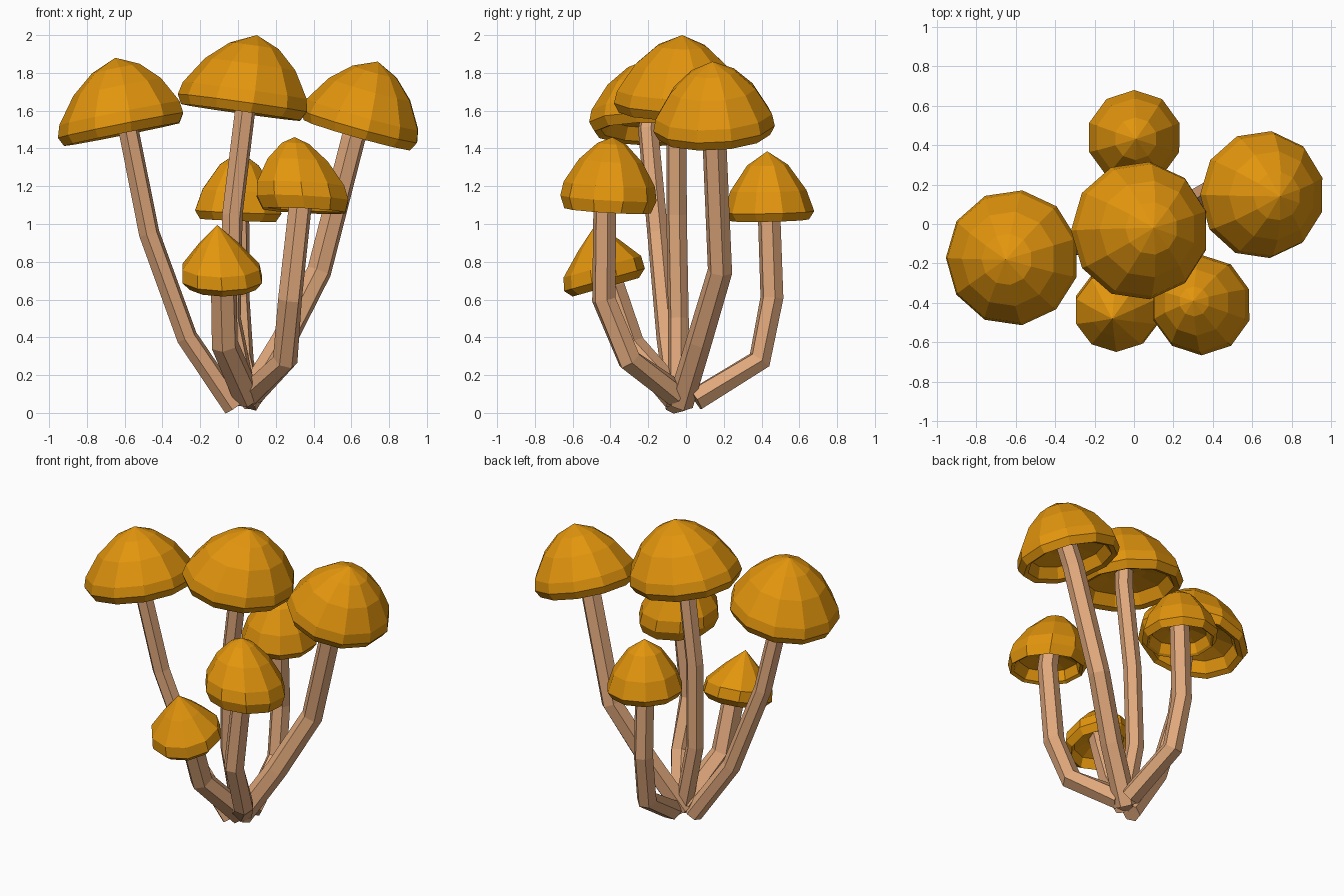
import bpy
import bmesh
import math
from mathutils import Vector

cube = bpy.data.objects.get("Cube")
if cube:
    bpy.data.objects.remove(cube, do_unlink=True)


def material(name, rgb):
    mat = bpy.data.materials.new(name)
    mat.use_nodes = True
    mat.diffuse_color = (*rgb, 1)
    mat.node_tree.nodes["Principled BSDF"].inputs["Base Color"].default_value = (*rgb, 1)
    return mat


CAP = material("amber cap", (0.76, 0.3, 0.004))
STEM = material("tan stem", (0.74, 0.39, 0.2))


def finish(bm, name, mat):
    bmesh.ops.recalc_face_normals(bm, faces=bm.faces)
    mesh = bpy.data.meshes.new(name)
    bm.to_mesh(mesh)
    bm.free()
    mesh.materials.append(mat)
    bpy.context.collection.objects.link(bpy.data.objects.new(name, mesh))


def ring(bm, centre, normal, radius, sides, phase=0.0):
    normal = normal.normalized()
    u = Vector((0, 1, 0)).cross(normal).normalized()
    v = normal.cross(u)
    angles = [math.tau * (i + phase) / sides for i in range(sides)]
    return [bm.verts.new(centre + radius * (u * math.cos(a) + v * math.sin(a))) for a in angles]


def bridge(bm, a, b):
    n = len(a)
    for i in range(n):
        j = (i + 1) % n
        bm.faces.new((a[i], a[j], b[j], b[i]))


def fan(bm, loop, tip):
    for i in range(len(loop)):
        bm.faces.new((loop[i], loop[(i + 1) % len(loop)], tip))


def cap(name, base, apex, normal, radius, profile, sides):
    """Hollow faceted dome whose rings slide from the rim centre to the apex."""
    bm = bmesh.new()
    axis = apex - base
    outer = [ring(bm, base + axis * h, normal, radius * r, sides, 0.5) for r, h in profile]
    inner = [ring(bm, base + axis * h, normal, radius * r, sides, 0.5) for r, h in HOLLOW]
    for rings in (outer, inner):
        for a, b in zip(rings, rings[1:]):
            bridge(bm, a, b)
    bridge(bm, outer[0], inner[0])
    fan(bm, outer[-1], bm.verts.new(apex))
    fan(bm, inner[-1], bm.verts.new(base + axis * 0.3))
    finish(bm, name, CAP)


def stem(name, points, low, high):
    """Six-sided bent stalk, tapering from low to high radius."""
    bm = bmesh.new()
    last = len(points) - 1
    rings = []
    for i, p in enumerate(points):
        before = (p - points[max(i - 1, 0)]).normalized()
        after = (points[min(i + 1, last)] - p).normalized()
        rings.append(ring(bm, p, before + after, low + (high - low) * i / last, 6, 0.25))
    for a, b in zip(rings, rings[1:]):
        bridge(bm, a, b)
    bm.faces.new(rings[0])
    bm.faces.new(rings[-1])
    finish(bm, name, STEM)


# Cap outlines as (radius, height) fractions, rim upward
HOLLOW = [(0.82, 0.03), (0.72, 0.2), (0.35, 0.27)]
DOME = [(0.92, 0), (1, 0.12), (0.96, 0.28), (0.7, 0.62), (0.38, 0.86)]
BELL = [(0.9, 0), (1, 0.17), (0.95, 0.36), (0.66, 0.68), (0.3, 0.91)]
CONE = [(0.88, 0), (1, 0.12), (0.84, 0.43), (0.45, 0.8)]
BUD = [(0.82, 0), (1, 0.12), (0.96, 0.33), (0.5, 0.68)]

# name, rim centre, apex, rim normal, radius, outline, sides, stem path, stem radii
MUSHROOMS = [
    ("right_tall", (-0.61, -0.17, 1.475), (-0.65, -0.18, 1.88), (-0.2, 0.02, 1), 0.345, DOME, 11,
     [(-0.02, -0.05, 0.03), (-0.27, -0.1, 0.4), (-0.47, -0.15, 0.95), (-0.58, -0.2, 1.5)], 0.059, 0.054),
    ("centre_tall", (0.02, -0.035, 1.59), (0.1, -0.02, 2.0), (0.14, 0.02, 1), 0.352, DOME, 11,
     [(0.05, -0.04, 0.05), (-0.04, -0.04, 0.5), (-0.03, -0.05, 1.05), (0.04, -0.05, 1.62)], 0.057, 0.055),
    ("left_tall", (0.635, 0.15, 1.47), (0.74, 0.14, 1.86), (0.28, -0.05, 1), 0.325, DOME, 11,
     [(0.04, -0.03, 0.05), (0.24, 0.07, 0.38), (0.43, 0.18, 0.75), (0.61, 0.15, 1.45)], 0.07, 0.064),
    ("left_front", (0.35, -0.415, 1.07), (0.3, -0.39, 1.46), (0.05, 0.06, 1), 0.255, BELL, 10,
     [(0.07, -0.05, 0.1), (0.25, -0.3, 0.28), (0.275, -0.435, 0.6), (0.33, -0.43, 1.1)], 0.07, 0.06),
    ("back", (0, 0.44, 1.02), (0.01, 0.43, 1.385), (0.04, -0.02, 1), 0.24, CONE, 10,
     [(0.07, 0.05, 0.07), (0.02, 0.39, 0.28), (0, 0.455, 0.61), (0, 0.44, 1.05)], 0.066, 0.06),
    ("front_small", (-0.08, -0.425, 0.665), (-0.11, -0.48, 0.995), (0, -0.28, 1), 0.222, BUD, 10,
     [(0.05, -0.05, 0.08), (-0.07, -0.29, 0.36), (-0.075, -0.39, 0.66)], 0.076, 0.068),
]

for name, base, apex, normal, radius, outline, sides, path, low, high in MUSHROOMS:
    base, apex = Vector(base), Vector(apex)
    cap(name + "_cap", base, apex, Vector(normal).normalized(), radius, outline, sides)
    stem(name + "_stem", [Vector(p) for p in path] + [base.lerp(apex, 0.4)], low, high)
